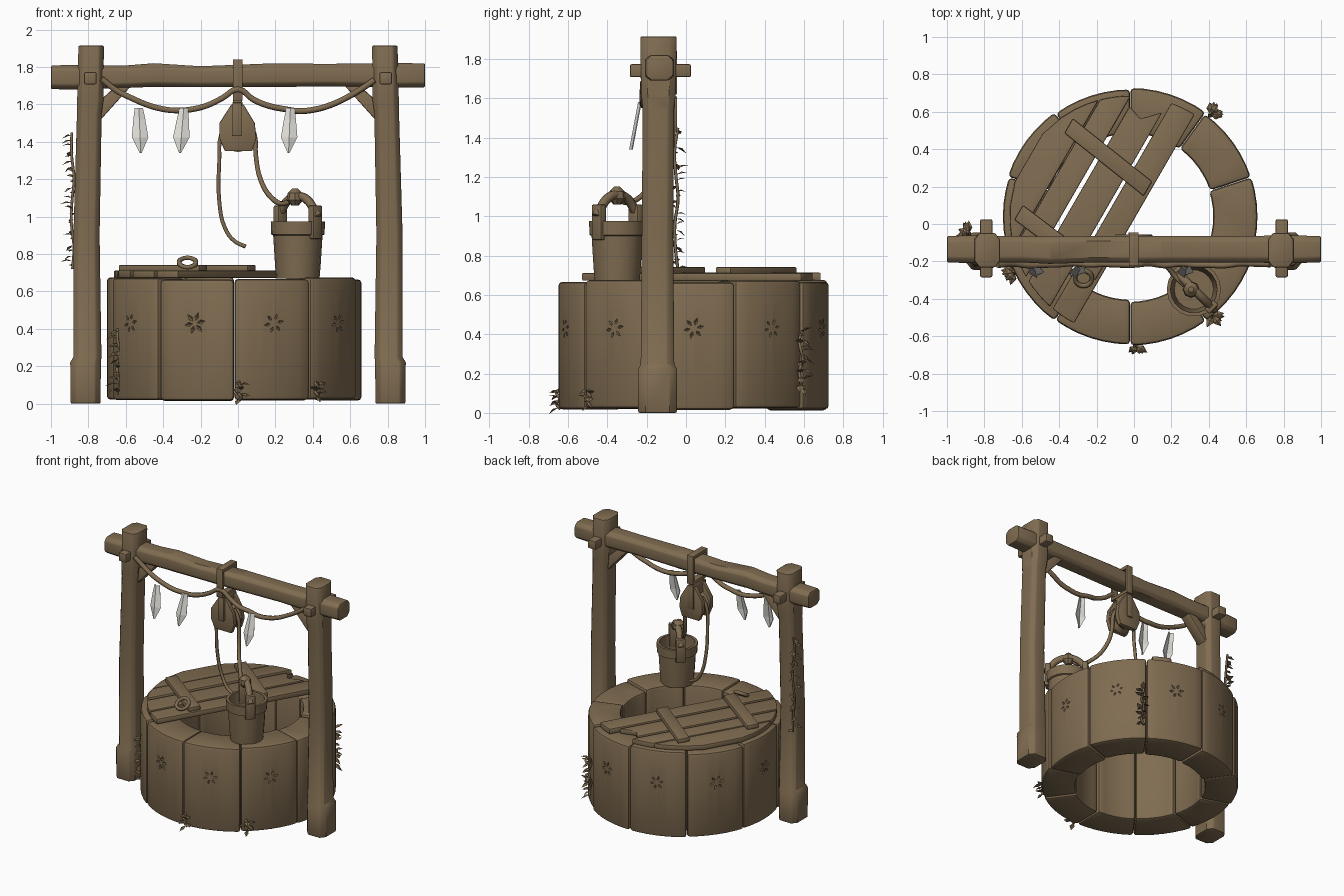
import bpy, bmesh, random
from math import sin, cos, pi, radians, sqrt, atan2
from mathutils import Matrix, Vector

random.seed(4)
if "Cube" in bpy.data.objects:
    bpy.data.objects.remove(bpy.data.objects["Cube"])


def material(name, rgb):
    m = bpy.data.materials.new(name)
    m.use_nodes = True
    m.diffuse_color = (*rgb, 1)
    bsdf = m.node_tree.nodes["Principled BSDF"]
    bsdf.inputs["Base Color"].default_value = (*rgb, 1)
    bsdf.inputs["Roughness"].default_value = 0.9
    return m


BROWN = material("earthy brown", (0.215, 0.15, 0.082))
CLOTH = material("pale cloth", (0.75, 0.74, 0.70))
UPRIGHT = Matrix.Rotation(pi / 2, 4, 'X')      # local xy drawn in world xz
CX, CY, R_OUT, R_IN = -0.02, 0.04, 0.682, 0.45


def finish(bm, name, bevel=0.0, mat=BROWN, smooth=True):
    bmesh.ops.recalc_face_normals(bm, faces=bm.faces)
    if bevel:
        edges = [e for e in bm.edges if e.is_manifold and e.calc_face_angle() > 0.7]
        bmesh.ops.bevel(bm, geom=edges, offset=bevel, segments=2, profile=0.5,
                        affect='EDGES', clamp_overlap=True)
    mesh = bpy.data.meshes.new(name)
    bm.to_mesh(mesh)
    bm.free()
    mesh.materials.append(mat)
    ob = bpy.data.objects.new(name, mesh)
    bpy.context.collection.objects.link(ob)
    if smooth:
        shade(ob)
    return ob


def shade(ob):
    bpy.ops.object.select_all(action='DESELECT')
    ob.select_set(True)
    bpy.context.view_layer.objects.active = ob
    bpy.ops.object.shade_smooth_by_angle(angle=radians(35))


def bridge(bm, a, b):
    for i in range(len(a)):
        j = (i + 1) % len(a)
        bm.faces.new((a[i], a[j], b[j], b[i]))


def prism(bm, pts, lo, hi, mat=Matrix()):
    rings = [[bm.verts.new(mat @ Vector((x, y, z))) for x, y in pts] for z in (lo, hi)]
    bridge(bm, *rings)
    bm.faces.new(rings[0])
    bm.faces.new(rings[1])


def loft(name, stations, axis, bevel=0.008):
    """Chamfered square sections (position, centre a, centre b, half a, half b)."""
    bm = bmesh.new()
    rings = []
    for p, a, b, ha, hb in stations:
        k = 0.62
        ring = []
        for u, v in ((1, -k), (1, k), (k, 1), (-k, 1), (-1, k), (-1, -k), (-k, -1), (k, -1)):
            q = (a + u * ha, b + v * hb)
            ring.append(bm.verts.new((*q, p) if axis == 'Z' else (p, *q)))
        if rings:
            bridge(bm, rings[-1], ring)
        rings.append(ring)
    bm.faces.new(rings[0])
    bm.faces.new(rings[-1])
    return finish(bm, name, bevel)


def lathe(name, profile, loc, rot=Matrix(), n=20, bevel=0.0):
    bm = bmesh.new()
    rings = [[bm.verts.new(Vector(loc) + rot @ Vector((r * cos(2 * pi * i / n), r * sin(2 * pi * i / n), z)))
              for i in range(n)] for r, z in profile]
    for a, b in zip(rings, rings[1:]):
        bridge(bm, a, b)
    bm.faces.new(rings[0])
    bm.faces.new(rings[-1])
    return finish(bm, name, bevel)


def tube(name, pts, radius, cyclic=False):
    cu = bpy.data.curves.new(name, 'CURVE')
    cu.dimensions = '3D'
    cu.bevel_depth, cu.bevel_resolution, cu.resolution_u = radius, 1, 4
    cu.use_fill_caps = True
    sp = cu.splines.new('BEZIER')
    sp.bezier_points.add(len(pts) - 1)
    for bp, co in zip(sp.bezier_points, pts):
        bp.co = co
        bp.handle_left_type = bp.handle_right_type = 'AUTO'
    sp.use_cyclic_u = cyclic
    cu.materials.append(BROWN)
    ob = bpy.data.objects.new(name, cu)
    bpy.context.collection.objects.link(ob)


# Stone ring: ten blocks with narrow seams
bm = bmesh.new()
for i in range(10):
    mid, half, steps = i * pi / 5, pi / 10 - 0.002, 6
    ro, ri = R_OUT + random.uniform(-0.005, 0.008), R_IN + random.uniform(-0.008, 0.008)
    arc = [mid - half + 2 * half * s / steps for s in range(steps + 1)]
    pts = [(CX + ro * cos(a), CY + ro * sin(a)) for a in arc]
    pts += [(CX + ri * cos(a), CY + ri * sin(a)) for a in reversed(arc)]
    prism(bm, pts, random.uniform(0.01, 0.025), random.uniform(0.662, 0.678))
wall = finish(bm, "stone_ring", 0.02, smooth=False)

# Carved flowers: six petal grooves on each block
bm = bmesh.new()
for i in range(10):
    out = Matrix.Translation((CX, CY, 0.43)) @ Matrix.Rotation(i * pi / 5, 4, 'Z')
    for p in range(6):
        m = out @ Matrix.Rotation(p * pi / 3 + 0.2, 4, 'X')
        v = [bm.verts.new(m @ Vector(c)) for c in
             ((R_OUT + .015, .034, 0), (R_OUT - .012, .034, 0),
              (R_OUT, .012, 0), (R_OUT, .034, .012), (R_OUT, .062, 0), (R_OUT, .034, -.012))]
        for k in range(4):
            a, b = v[2 + k], v[2 + (k + 1) % 4]
            bm.faces.new((v[0], a, b))
            bm.faces.new((v[1], b, a))
cutter = finish(bm, "petal_cutter", smooth=False)
cutter.hide_render = True
mod = wall.modifiers.new("carving", 'BOOLEAN')
mod.operation, mod.object, mod.solver = 'DIFFERENCE', cutter, 'EXACT'
bpy.context.view_layer.objects.active = wall
bpy.ops.object.modifier_apply(modifier=mod.name)
bpy.data.objects.remove(cutter)
shade(wall)

# Half lid: diagonal planks trimmed to a circle, with two battens
lid = Matrix.Rotation(radians(60), 4, 'Z')
R_LID, T0, D0 = 0.645, 0.025, 0.037
bm = bmesh.new()
for d0, d1, cut in ((0.012, 0.15, 0), (0.168, 0.335, 0.13), (0.358, 0.49, 0), (0.496, 0.665, 0)):
    ds = [d0 + (d1 - d0) * s / 4 for s in range(5)]
    chord = [sqrt(max(R_LID ** 2 - (d - D0) ** 2, 0.001)) for d in ds]
    pts = [(T0 - c, d) for c, d in zip(chord, ds)]
    pts += [(T0 + c - cut * (1 - abs(s - 2) / 4), d)
            for s, c, d in reversed(list(zip(range(5), chord, ds)))]
    prism(bm, pts, 0.672, 0.712 + random.uniform(-0.006, 0.006), lid)
for t0, t1 in ((-0.32, -0.255), (0.20, 0.28)):
    prism(bm, [(t0 - .045, .03), (t0 + .045, .03), (t1 + .045, .565), (t1 - .045, .565)], 0.705, 0.742, lid)
finish(bm, "half_lid", 0.007)
tube("lid_ring", [(-0.27 + 0.045 * cos(a), -0.29 + 0.04 * sin(a), 0.755 + 0.025 * sin(a))
                  for a in [k * pi / 4 for k in range(8)]], 0.013, True)

# Posts with thicker feet, pegs and braces
for side, s in (("right", -1), ("left", 1)):
    x, y = s * 0.805, -0.145
    loft(side + "_post", [(0.0, x + s * .01, y, .08, .098), (0.22, x + s * .01, y, .082, .1),
                          (0.25, x, y, .075, .085), (0.9, x + s * .005, y, .07, .08),
                          (1.55, x - s * .01, y + .005, .066, .08), (1.62, x - s * .015, y + .005, .07, .088),
                          (1.915, x - s * .02, y + .005, .068, .092)], 'Z')
    bm = bmesh.new()
    prism(bm, [(s * .79 + a, 1.74 + b) for a, b in ((-.033, -.033), (.033, -.033), (.033, .033), (-.033, .033))],
          -0.025, 0.285, UPRIGHT)
    finish(bm, side + "_peg", 0.008)
    bm = bmesh.new()
    prism(bm, [(s * .75, 1.5), (s * .75, 1.61), (s * .65, 1.7), (s * .57, 1.7)], 0.09, 0.18, UPRIGHT)
    finish(bm, side + "_brace", 0.008)

# Crossbeam and centre strap
loft("crossbeam", [(-1, -.135, 1.745, .07, .063), (-.88, -.135, 1.745, .074, .066), (-.6, -.135, 1.748, .07, .06),
                   (-.45, -.14, 1.757, .073, .063), (-.2, -.135, 1.748, .07, .056), (.15, -.135, 1.755, .072, .063),
                   (.5, -.135, 1.757, .07, .06), (.86, -.135, 1.755, .074, .066), (1, -.135, 1.755, .07, .064)], 'X')
bm = bmesh.new()
for z0, z1, y0, y1 in ((1.62, 1.84, .205, .225), (1.62, 1.84, .045, .065), (1.815, 1.84, .05, .22), (1.62, 1.645, .05, .22)):
    prism(bm, [(-.028, z0), (.025, z0), (.025, z1), (-.028, z1)], y0, y1, UPRIGHT)
finish(bm, "beam_strap", 0.004)

# Pulley: two cheeks, a hanger and a grooved wheel
bm = bmesh.new()
cheek = [(-.07, 1.35), (.075, 1.35), (.098, 1.42), (.09, 1.5), (.03, 1.6), (-.035, 1.6), (-.1, 1.5), (-.1, 1.42)]
for y in (0.055, 0.155):
    prism(bm, cheek, y, y + 0.035, UPRIGHT)
prism(bm, [(-.04, 1.53), (.035, 1.53), (.02, 1.63), (-.025, 1.63)], 0.06, 0.18, UPRIGHT)
prism(bm, [(-.03, 1.43), (.02, 1.43), (.02, 1.61), (-.03, 1.61)], 0.045, 0.203, UPRIGHT)
finish(bm, "pulley_block", 0.006)
lathe("pulley_wheel", [(.095, -.03), (.075, 0), (.095, .03)], (0, -0.122, 1.44), UPRIGHT, 16)

# Bucket with ears, arched handle and knot
B = Vector((0.32, -0.35, 0))
lathe("bucket", [(.116, .67), (.122, .74), (.132, .9), (.143, .905), (.145, .975), (.125, .975), (.122, .9), (.105, .73)],
      B, n=18)
diag = Vector((1, -1, 0)).normalized()
bm = bmesh.new()
for s in (-1, 1):
    m = Matrix.Translation(B + diag * s * 0.132) @ Matrix.Rotation(-pi / 4, 4, 'Z')
    prism(bm, [(-.02, -.035), (.02, -.035), (.02, .035), (-.02, .035)], 0.88, 1.06, m)
finish(bm, "bucket_ears", 0.008)
tube("bucket_handle", [B + diag * d + Vector((0, 0, z)) for d, z in
                       ((-.15, 1.0), (-.12, 1.04), (-.07, 1.09), (0, 1.11), (.07, 1.09), (.12, 1.04), (.15, 1.0))], 0.024)
lathe("handle_knot", [(.02, -.045), (.045, -.015), (.04, .02), (.015, .045)], B + Vector((-.015, 0, 1.105)), n=8)

# Ropes
tube("bucket_rope", [(.05, -.122, 1.51), (.088, -.122, 1.44), (.095, -.125, 1.33), (.12, -.16, 1.2),
                     (.18, -.23, 1.1), (.25, -.31, 1.07), (.31, -.35, 1.11)], 0.014)
tube("loose_rope", [(-.05, -.122, 1.51), (-.09, -.122, 1.44), (-.1, -.12, 1.3), (-.1, -.1, 1.08),
                    (-.07, -.09, .94), (-.02, -.1, .87), (.04, -.11, .84)], 0.012)
sag = []
for x0, x1, z0, z1 in ((-.73, 0, 1.74, 1.68), (0, .73, 1.68, 1.73)):
    for k in range(9):
        f = k / 9
        sag.append((x0 + (x1 - x0) * f, -0.215 + random.uniform(-.006, .006),
                    z0 + (z1 - z0) * f - 0.55 * f * (1 - f) + random.uniform(-.006, .006)))
sag.append((.73, -.215, 1.73))
tube("garland_rope", sag, 0.017)

# Hanging cloth pennants
for k, (x, lean) in enumerate(((-.53, .01), (-.29, -.02), (.28, -.01))):
    bm = bmesh.new()
    rows = [[bm.verts.new((x + lean * f + c * w, -0.23 - 0.045 * f - (0.014 if c == 0 else 0), 1.58 - 0.24 * f))
             for c in (-1, 0, 1)] for f, w in ((0, .022), (.25, .032), (.65, .044), (1, .005))]
    for a, b in zip(rows, rows[1:]):
        for c in (0, 1):
            bm.faces.new((a[c], a[c + 1], b[c + 1], b[c]))
    ob = finish(bm, "pennant_%d" % (k + 1), mat=CLOTH, smooth=False)
    ob.modifiers.new("thickness", 'SOLIDIFY').thickness = 0.005


# Leafy vines: stem with folded leaves fanned around an outward direction
def vine(name, x, y, z0, z1, outward, count, size):
    tube(name + "_stem", [(x + .008 * sin(k * 2), y + .01 * cos(k * 2), z0 + (z1 - z0) * k / 6) for k in range(7)], 0.008)
    bm = bmesh.new()
    for k in range(count):
        a = outward + random.uniform(-1.2, 1.2)
        m = (Matrix.Translation((x, y, z0 + (z1 - z0) * (k + .5) / count)) @ Matrix.Rotation(a, 4, 'Z')
             @ Matrix.Rotation(random.uniform(-.5, .5), 4, 'Y'))
        s = size * random.uniform(.75, 1.15)
        v = [bm.verts.new(m @ Vector((p, q, r)) * 1) for p, q, r in
             ((0, 0, 0), (.5 * s, .3 * s, 0), (s, 0, -.15 * s), (.5 * s, -.3 * s, 0), (.5 * s, 0, .12 * s))]
        for i in range(4):
            bm.faces.new((v[i], v[(i + 1) % 4], v[4]))
        bm.faces.new(v[3::-1])
    finish(bm, name + "_leaves", smooth=False)


vine("post_vine", -.885, -.05, .72, 1.45, 2.7, 26, .06)
for name, x, y, z0, z1, n in (("back_vine", .41, .585, .12, .42, 16), ("side_vine", -.64, -.26, .05, .4, 16),
                              ("front_sprig", .01, -.65, .02, .12, 8), ("corner_sprig", .42, -.49, .03, .12, 6)):
    vine(name, x, y, z0, z1, atan2(y - CY, x - CX), n, .065)
